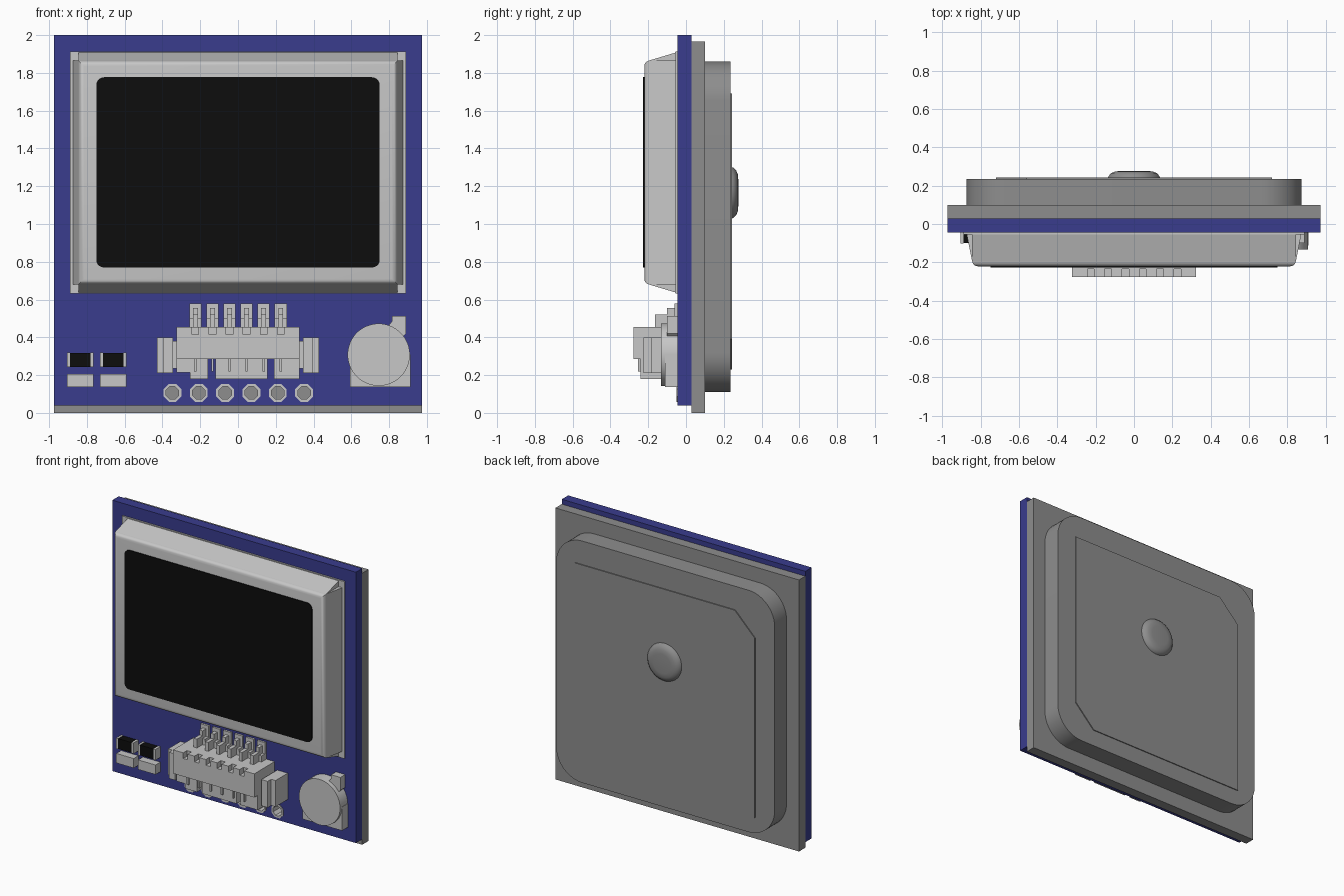
import bpy, bmesh, math
from mathutils import Matrix

if "Cube" in bpy.data.objects:
    bpy.data.objects.remove(bpy.data.objects["Cube"], do_unlink=True)


def material(name, rgb, rough=0.6):
    m = bpy.data.materials.new(name)
    m.use_nodes = True
    m.diffuse_color = (*rgb, 1)
    b = m.node_tree.nodes["Principled BSDF"]
    b.inputs["Base Color"].default_value = (*rgb, 1)
    b.inputs["Roughness"].default_value = rough
    return m


BLUE = material("board blue", (0.041, 0.045, 0.27))
GREY = material("dark grey", (0.27, 0.27, 0.27))
LIGHT = material("light grey", (0.57, 0.57, 0.57))
BLACK = material("black", (0.004, 0.004, 0.004))


def finish(name, bm, mat, smooth=False):
    bmesh.ops.recalc_face_normals(bm, faces=bm.faces)
    me = bpy.data.meshes.new(name)
    bm.to_mesh(me)
    bm.free()
    me.materials.append(mat)
    ob = bpy.data.objects.new(name, me)
    bpy.context.collection.objects.link(ob)
    if smooth:
        bpy.ops.object.select_all(action='DESELECT')
        ob.select_set(True)
        bpy.context.view_layer.objects.active = ob
        bpy.ops.object.shade_smooth_by_angle(angle=math.radians(35))
    return ob


def add_prism(bm, pts, y0, y1):
    """Extrude an (x, z) outline from y0 to y1."""
    a = [bm.verts.new((x, y0, z)) for x, z in pts]
    b = [bm.verts.new((x, y1, z)) for x, z in pts]
    bm.faces.new(a)
    bm.faces.new(b[::-1])
    n = len(pts)
    for i in range(n):
        j = (i + 1) % n
        bm.faces.new((a[i], b[i], b[j], a[j]))


def rect(x0, x1, z0, z1):
    return [(x0, z0), (x1, z0), (x1, z1), (x0, z1)]


def rounded(x0, x1, z0, z1, r, seg=8):
    pts = []
    for k, (cx, cz) in enumerate(rect(x0 + r, x1 - r, z0 + r, z1 - r)):
        for i in range(seg + 1):
            t = math.pi + (k + i / seg) * math.pi / 2
            pts.append((cx + r * math.cos(t), cz + r * math.sin(t)))
    return pts


def circle(cx, cz, r, n):
    return [(cx + r * math.cos((i + .5) * math.tau / n),
             cz + r * math.sin((i + .5) * math.tau / n)) for i in range(n)]


def prism(name, pts, y0, y1, mat, smooth=False):
    bm = bmesh.new()
    add_prism(bm, pts, y0, y1)
    return finish(name, bm, mat, smooth)


def boxes(name, items, mat):
    """Several boxes as one part: (x0, x1, y0, y1, z0, z1)."""
    bm = bmesh.new()
    for x0, x1, y0, y1, z0, z1 in items:
        add_prism(bm, rect(x0, x1, z0, z1), y0, y1)
    return finish(name, bm, mat)


FACE = -0.045      # front of the board
HOLES = [-0.347 + 0.1394 * i for i in range(6)]
PINS = [-0.226 + 0.0905 * i for i in range(6)]

# Circuit board with six plated through holes
board = prism("circuit_board", rect(-.975, .975, .04, 2), FACE, .028, BLUE)
bm = bmesh.new()
for x in HOLES:
    add_prism(bm, circle(x, .106, .045, 8), -.2, .2)
cutter = finish("hole_cutter", bm, BLUE)
cutter.hide_render = True
mod = board.modifiers.new("holes", 'BOOLEAN')
mod.operation = 'DIFFERENCE'
mod.solver = 'EXACT'
mod.object = cutter
bpy.context.view_layer.objects.active = board
bpy.ops.object.modifier_apply(modifier=mod.name)
bpy.data.objects.remove(cutter, do_unlink=True)

bm = bmesh.new()
for x in HOLES:
    loops = [[bm.verts.new((px, y, pz)) for px, pz in circle(x, .106, r, 8)]
             for r, y in ((.051, FACE), (.051, -.051), (.036, -.051), (.036, .028))]
    for a, b in zip(loops, loops[1:]):
        for i in range(8):
            j = (i + 1) % 8
            bm.faces.new((a[i], a[j], b[j], b[i]))
finish("hole_rings", bm, LIGHT)

# Antenna: base plate, rounded block, chamfered electrode and feed dome
prism("antenna_plate", rect(-.975, .975, 0, 1.965), .028, .1, GREY)
prism("antenna_block", rounded(-.875, .875, .11, 1.86, .21, 12), .1, .236, GREY, True)
prism("antenna_electrode", [(-.72, .23), (.56, .23), (.72, .39), (.72, 1.69),
                            (-.56, 1.69), (-.72, 1.53)], .236, .243, GREY)
bm = bmesh.new()
prof = [(.137, .238), (.134, .25), (.12, .265), (.1, .274), (.07, .277)]
rings = [[bm.verts.new((x, y, z)) for x, z in circle(0, 1.165, r, 32)] for r, y in prof]
for a, b in zip(rings, rings[1:]):
    for i in range(32):
        j = (i + 1) % 32
        bm.faces.new((a[i], a[j], b[j], b[i]))
bm.faces.new(rings[-1])
finish("antenna_feed_dome", bm, GREY, True)

# Display: flange, rounded bezel, sloping flaps and black glass
CZ, HX, HZ = 1.2725, .845, .593
prism("display_flange", rect(-.89, .89, .632, 1.913), -.056, FACE, LIGHT)
bm = bmesh.new()
add_prism(bm, rect(-HX, HX, CZ - HZ, CZ + HZ), -.221, FACE)
edges = [e for e in bm.edges if all(v.co.y < -.2 for v in e.verts)]
bmesh.ops.bevel(bm, geom=edges, offset=.03, segments=4, profile=.5, affect='EDGES')
finish("display_bezel", bm, LIGHT, True)
for name, half, inner, outer, side in (("top", HX, HZ, .638, 1), ("bottom", HX, HZ, .638, -1),
                                       ("left", HZ, HX, .875, 1), ("right", HZ, HX, .875, -1)):
    bm = bmesh.new()
    for s in (-half, half):
        for d, y in ((inner - .01, FACE), (inner, -.195), (outer, FACE)):
            co = (s, y, CZ + side * d) if name in ("top", "bottom") else (side * d, y, CZ + s)
            bm.verts.new(co)
    bmesh.ops.convex_hull(bm, input=bm.verts)
    finish("display_flap_" + name, bm, LIGHT)
prism("display_glass", rounded(-.75, .75, .77, 1.777, .04, 5), -.228, -.22, BLACK)

# Connector housing with notched upper rim and slotted skirt
rim = [-.325] + [v for x in PINS for v in (x - .018, x + .018)] + [.325]
parts = [(-.325, .325, -.235, FACE, .285, .456), (-.325, .325, -.278, -.235, .285, .415)]
parts += [(rim[i], rim[i + 1], -.278, -.235, .415, .456) for i in range(0, 14, 2)]
parts += [(a, b, -.24, FACE, .18, .285) for a, b in ((-.255, -.16), (-.12, .155), (.19, .325))]
parts += [(-.325, -.255, -.24, FACE, .215, .285)]
boxes("connector_housing", parts, LIGHT)
boxes("connector_contacts", [(x - .006, x + .006, -.255, -.2, .22, .285) for x in PINS], LIGHT)

# Side ears, mirrored
ears = []
for s in (-1, 1):
    for a, b, y, z0, z1 in ((.32, .35, -.17, .235, .38), (.345, .395, -.225, .21, .4),
                            (.39, .43, -.185, .21, .4)):
        ears.append((min(s * a, s * b), max(s * a, s * b), y, FACE, z0, z1))
boxes("connector_ears", ears, LIGHT)

# Bent solder pins: wide foot, riser and arm into the housing
pins = []
for x in PINS:
    pins += [(x - .032, x + .032, -.06, FACE, .45, .58),
             (x - .013, x + .013, -.1, FACE, .45, .555),
             (x - .013, x + .013, -.165, -.09, .45, .52),
             (x - .032, x - .013, -.1, FACE, .45, .5),
             (x + .013, x + .032, -.1, FACE, .45, .5)]
boxes("connector_pins", pins, LIGHT)

# Small chips: two black ones with metal ends, two plain ones
X0 = (-.905, -.73)
boxes("chip_bodies", [(x + .016, x + .124, -.1, FACE, .244, .318) for x in X0], BLACK)
boxes("chip_ends", [(x + d, x + d + .016, -.102, FACE, .242, .32)
                    for x in X0 for d in (0, .124)], LIGHT)
boxes("plain_chips", [(x, x + .14, -.1, FACE, .138, .207) for x in X0], LIGHT)

# Round cell on a square foot with a contact tab
prism("cell_foot", rect(.594, .912, .138, .31), -.112, FACE, LIGHT)
prism("cell_disc", circle(.745, .308, .165, 40), -.132, FACE, LIGHT, True)
prism("cell_tab", [(.78, .44), (.815, .485), (.815, .513), (.89, .513), (.89, .42), (.85, .38)],
      -.1, FACE, LIGHT)
